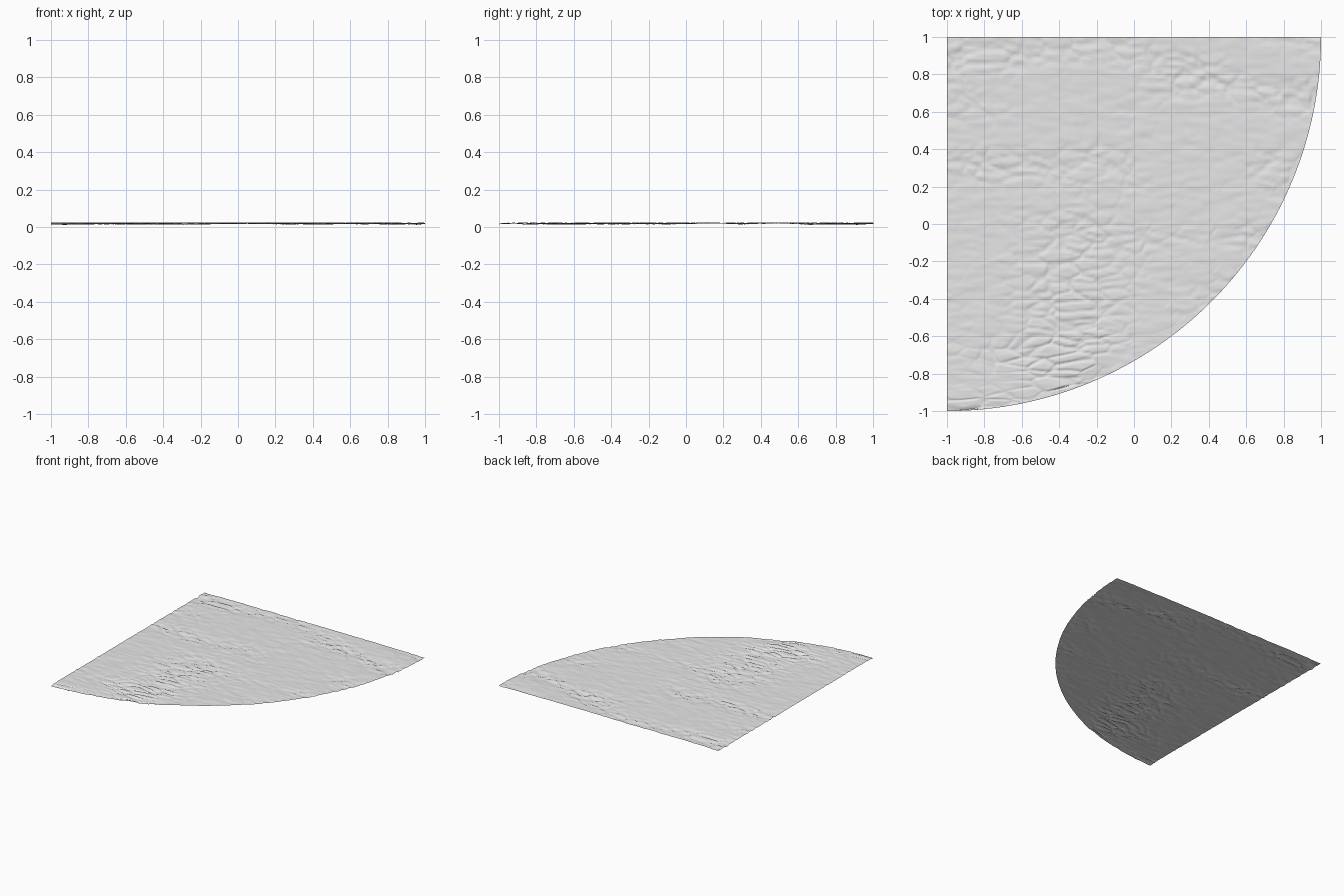
import bpy, bmesh, math
from mathutils import Vector, noise

cube = bpy.data.objects.get("Cube")
if cube:
    bpy.data.objects.remove(cube, do_unlink=True)

RADIUS = 2.0
ROWS, COLS = 220, 220
BASE = 0.022


def relief(x, y):
    """Height of the rough stone courses at a point."""
    # Wobble the courses so that the joints are not straight
    wobble = noise.noise(Vector((x * 5, y * 5, 3)))
    p = Vector((x * 7 + wobble * 0.5, y * 19 + wobble * 0.4, 0))
    dist, points = noise.voronoi(p)
    joint = max(0.0, 1 - (dist[1] - dist[0]) / 0.25)
    slab = noise.noise(points[0] * 3.7)
    # Horizontal bands where the joints are deeper
    band = max(0.0, noise.noise(Vector((x * 1.5, y * 5, 8))) + 0.15)
    grain = noise.noise(Vector((x * 9, y * 32, 5)))
    z = BASE + 0.0015 * slab + 0.0022 * grain - joint * (0.001 + 0.012 * band)
    return min(0.03, max(0.0, z))


# Quarter disc sheet: straight rows running from the left edge to the arc
bm = bmesh.new()
grid = []
for i in range(ROWS + 1):
    angle = math.pi / 2 * i / ROWS
    y = 1 - RADIUS * math.sin(angle)
    width = RADIUS * math.cos(angle)
    row = []
    for j in range(COLS + 1):
        x = -1 + width * j / COLS
        row.append(bm.verts.new((x, y, relief(x, y))))
    grid.append(row)
for upper, lower in zip(grid, grid[1:]):
    for j in range(COLS):
        bm.faces.new((upper[j], lower[j], lower[j + 1], upper[j + 1]))
bmesh.ops.remove_doubles(bm, verts=bm.verts, dist=0.0001)
for face in bm.faces:
    face.smooth = True

mesh = bpy.data.meshes.new("stone_floor")
bm.to_mesh(mesh)
bm.free()
floor = bpy.data.objects.new("stone_floor", mesh)
bpy.context.collection.objects.link(floor)

# Plain grey stone
stone = bpy.data.materials.new("grey stone")
stone.use_nodes = True
colour = (0.8, 0.8, 0.8, 1)
stone.diffuse_color = colour
stone.node_tree.nodes["Principled BSDF"].inputs["Base Color"].default_value = colour
mesh.materials.append(stone)
